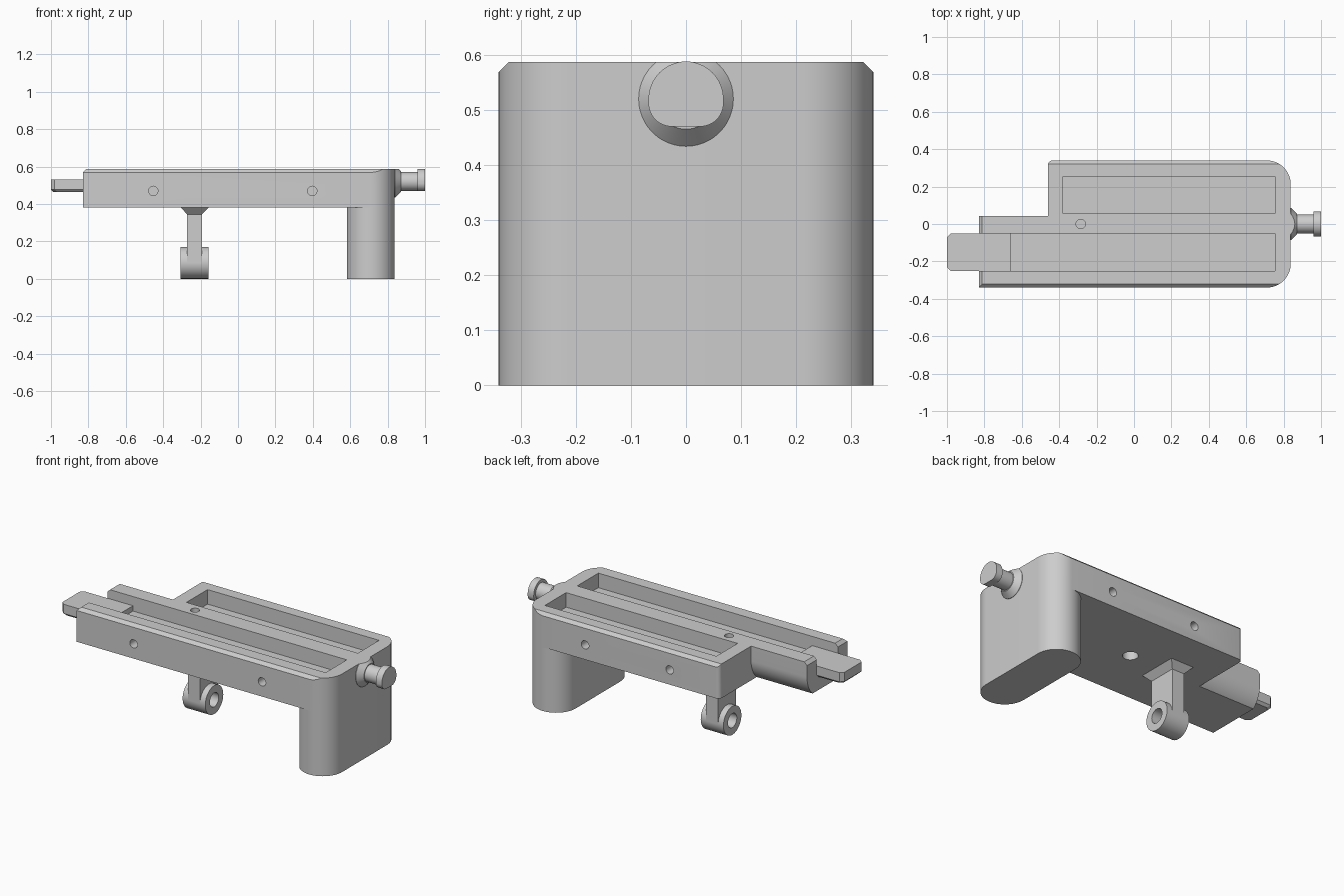
import bpy, bmesh
from math import sin, cos, radians

cube = bpy.data.objects.get("Cube")
if cube:
    bpy.data.objects.remove(cube, do_unlink=True)

grey = bpy.data.materials.new("light_grey")
grey.use_nodes = True
colour = (0.61, 0.61, 0.61, 1)
grey.diffuse_color = colour
for node in grey.node_tree.nodes:
    if node.type == "BSDF_PRINCIPLED":
        node.inputs["Base Color"].default_value = colour


def place(axis, u, v, w):
    """Profile coordinates (u, v) swept along an axis at w."""
    return {"x": (w, u, v), "y": (u, w, v), "z": (u, v, w)}[axis]


def finish(name, bm):
    bmesh.ops.recalc_face_normals(bm, faces=bm.faces)
    mesh = bpy.data.meshes.new(name)
    bm.to_mesh(mesh)
    bm.free()
    mesh.materials.append(grey)
    obj = bpy.data.objects.new(name, mesh)
    bpy.context.collection.objects.link(obj)
    return obj


def loft(name, axis, sections):
    """Join outlines of equal length, each given as (points, position)."""
    bm = bmesh.new()
    rings = [[bm.verts.new(place(axis, u, v, w)) for u, v in pts] for pts, w in sections]
    n = len(rings[0])
    for a, b in zip(rings, rings[1:]):
        for i in range(n):
            j = (i + 1) % n
            bm.faces.new((a[i], a[j], b[j], b[i]))
    bm.faces.new(rings[0])
    bm.faces.new(rings[-1])
    return finish(name, bm)


def prism(name, axis, pts, lo, hi):
    return loft(name, axis, [(pts, lo), (pts, hi)])


def rect(u0, u1, v0, v1):
    return [(u0, v0), (u1, v0), (u1, v1), (u0, v1)]


def arc(cu, cv, r, start, end, steps=16):
    angles = [radians(start + (end - start) * i / steps) for i in range(steps + 1)]
    return [(cu + r * cos(a), cv + r * sin(a)) for a in angles]


def circle(cu, cv, r, n=48):
    return arc(cu, cv, r, 0, 360 - 360 / n, n - 1)


def cut(obj, tool):
    mod = obj.modifiers.new("cut", "BOOLEAN")
    mod.operation, mod.solver, mod.object = "DIFFERENCE", "EXACT", tool
    bpy.context.view_layer.update()
    deps = bpy.context.evaluated_depsgraph_get()
    mesh = bpy.data.meshes.new_from_object(obj.evaluated_get(deps))
    obj.modifiers.clear()
    obj.data = mesh
    bpy.data.objects.remove(tool, do_unlink=True)


TOP, UNDER, HALF, END, ROUND = 0.587, 0.382, 0.34, 0.838, 0.128
CH = 0.018
CORNER = END - ROUND

# Deck: plan with rounded right end and eased back left corner
plan = [(-0.83, -HALF)]
plan += arc(CORNER, -HALF + ROUND, ROUND, -90, 0)
plan += arc(CORNER, HALF - ROUND, ROUND, 0, 90)
plan += arc(-0.435, HALF - 0.025, 0.025, 90, 180, 4)
plan += [(-0.46, 0.042), (-0.83, 0.042)]
deck = prism("deck", "z", plan, UNDER, TOP)

# Side of the narrow arm curves inward towards the underside
scoop = arc(-0.115, 0.5, 0.157, 0, -52, 12) + [(0.1, 0.36), (0.1, 0.5)]
cut(deck, prism("scoop", "x", scoop, -1, -0.46))

# Chamfers along the long top edges and the left end
for s in (-1, 1):
    wedge = [(s * (HALF - CH), TOP), (s * (HALF + CH), TOP - 2 * CH),
             (s * (HALF + CH), TOP + CH), (s * (HALF - CH), TOP + CH)]
    cut(deck, prism("wedge", "x", wedge, -1, 1))
wedge = [(-0.83 + CH, TOP), (-0.83 - CH, TOP - 2 * CH),
         (-0.83 - CH, TOP + CH), (-0.83 + CH, TOP + CH)]
cut(deck, prism("wedge", "y", wedge, -0.5, 0.5))

# Two channels, the front one open at the left
FLOOR = 0.5
cut(deck, prism("slot", "z", rect(-0.9, 0.755, -0.25, -0.05), FLOOR, 0.7))
cut(deck, prism("slot", "z", rect(-0.38, 0.755, 0.055, 0.255), FLOOR, 0.7))

# Screw holes in the front, back, top and underside
for x, lo, hi in ((-0.453, -0.4, -0.27), (0.397, -0.4, -0.27),
                  (-0.13, 0.27, 0.4), (0.43, 0.27, 0.4)):
    cut(deck, prism("hole", "y", circle(x, 0.47, 0.025, 32), lo, hi))
cut(deck, prism("hole", "z", circle(-0.285, 0, 0.025, 32), 0.45, 0.7))
cut(deck, prism("hole", "z", circle(0.025, 0, 0.042, 32), 0.3, 0.46))

# Leg: rounded slab beneath the right end
leg_plan = (arc(CORNER, HALF - ROUND, ROUND, 0, 180, 32)
            + arc(CORNER, -HALF + ROUND, ROUND, 180, 360, 32))
leg = prism("leg", "z", leg_plan, 0, UNDER)

# Knob: flared collar trimmed level with the deck, stem and head
AXIS = 0.52
profile = [(0.80, 0.086), (0.84, 0.086), (0.872, 0.055), (0.872, 0.05), (0.97, 0.05)]
knob = loft("knob", "x", [(circle(0, AXIS, r), x) for x, r in profile])
cut(knob, prism("flat", "x", rect(-0.2, 0.2, TOP, 0.8), 0.7, 1.1))
head_outline = (arc(0, AXIS, 0.068, 0, 180, 32) + arc(-0.026, 0.512, 0.042, 180, 270)
                + arc(0.026, 0.512, 0.042, 270, 360))
knob_head = prism("knob_head", "x", head_outline, 0.96, 1.0)

# Hanging post with flared top, and barrel with a bore
PX, BZ, BR = -0.232, 0.085, 0.085


def block(w, d):
    return rect(PX - w, PX + w, -d, d)


post = loft("post", "z", [(block(0.04, BR), BZ), (block(0.04, BR), 0.345),
                          (block(0.075, 0.12), UNDER)])
barrel = prism("barrel", "x", circle(0, BZ, BR), PX - 0.075, PX + 0.075)
for part in (post, barrel):
    cut(part, prism("bore", "x", circle(0, BZ, 0.042, 32), -0.5, 0))


# Slider: tongue in the front channel with eased outer end
def tongue(e):
    y0, y1, x0, c = -0.25 + e, -0.05 - e, -1 + e, 0.02
    return [(-0.66, y0), (-0.66, y1), (x0 + c, y1), (x0, y1 - c), (x0, y0 + c), (x0 + c, y0)]


slider = loft("slider", "z", [(tongue(0.014), 0.463), (tongue(0), 0.477), (tongue(0), 0.532)])

# Smooth rounds, keep edges crisp
bpy.ops.object.select_all(action="DESELECT")
for obj in (deck, leg, knob, knob_head, post, barrel, slider):
    obj.select_set(True)
    bpy.context.view_layer.objects.active = obj
bpy.ops.object.shade_smooth_by_angle(angle=radians(25))
